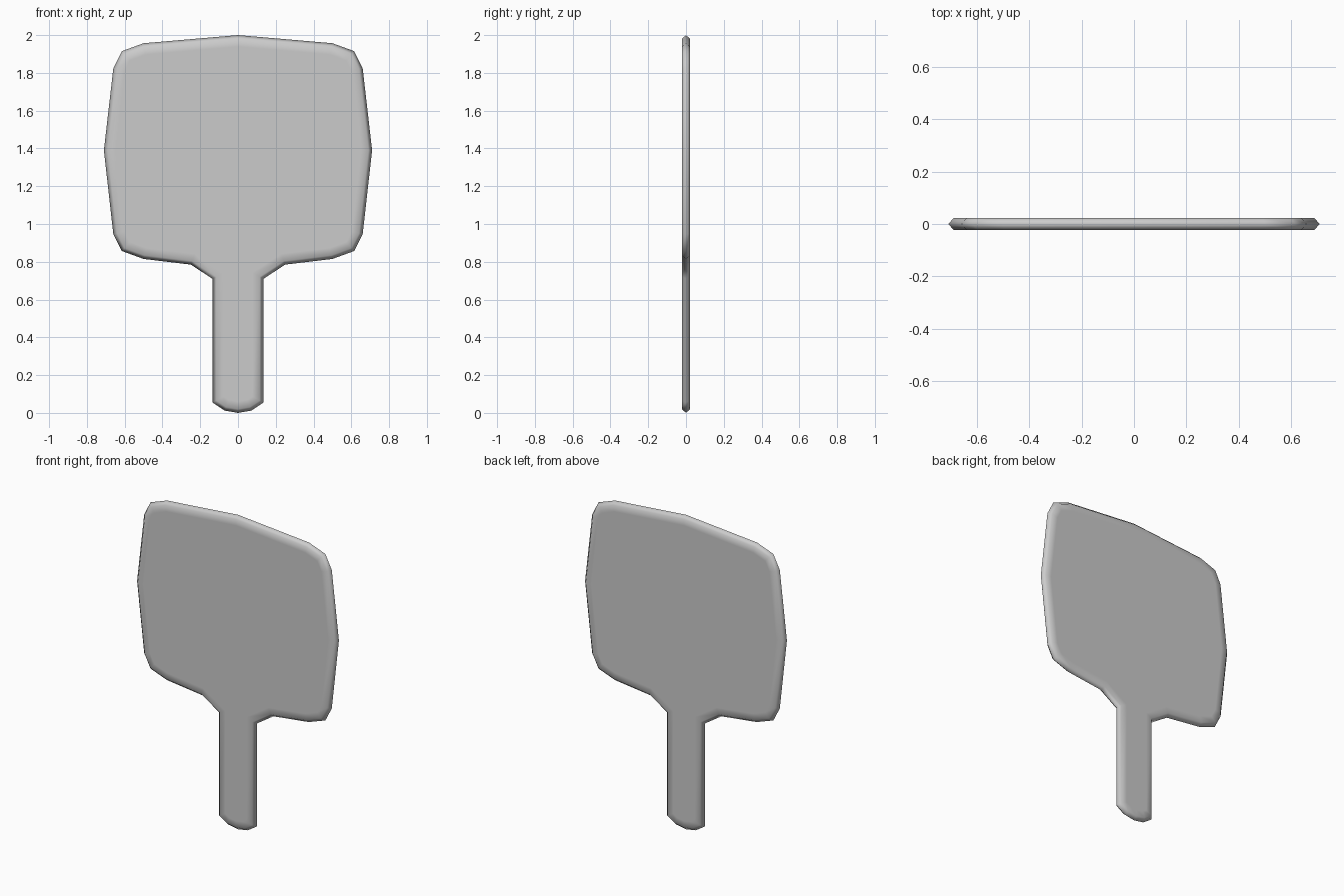
import bpy, bmesh
from mathutils import Vector

if "Cube" in bpy.data.objects:
    bpy.data.objects.remove(bpy.data.objects["Cube"])

# Right half of the paddle outline (x, z), bottom centre to top centre
half = [(0, 0), (0.07, 0.012), (0.135, 0.055), (0.135, 0.71), (0.25, 0.785),
        (0.5, 0.815), (0.615, 0.857), (0.66, 0.945), (0.71, 1.39),
        (0.66, 1.825), (0.615, 1.915), (0.5, 1.957), (0, 2.0)]
outline = [Vector(p) for p in half + [(-x, z) for x, z in half[-2:0:-1]]]


def inset(points, d):
    """Mitred inward offset of a counter-clockwise loop."""
    result = []
    for i, p in enumerate(points):
        a = (p - points[i - 1]).normalized()
        b = (points[(i + 1) % len(points)] - p).normalized()
        na, nb = Vector((-a.y, a.x)), Vector((-b.y, b.x))
        result.append(p + (na + nb) * d / (1 + na.dot(nb)))
    return result


bm = bmesh.new()


def ring(d, y):
    return [bm.verts.new((p.x, y, p.y)) for p in inset(outline, d)]


# Pointed rim, bevelled to a flat panel on each side
rings = [ring(0.06, -0.022), ring(0.02, -0.022), ring(0, 0),
         ring(0.02, 0.022), ring(0.06, 0.022)]
n = len(outline)
for r, s in zip(rings, rings[1:]):
    for i in range(n):
        j = (i + 1) % n
        bm.faces.new((r[i], s[i], s[j], r[j]))
bm.faces.new(rings[0])
bm.faces.new(rings[-1][::-1])
bmesh.ops.recalc_face_normals(bm, faces=bm.faces)
for f in bm.faces:
    f.smooth = True

mesh = bpy.data.meshes.new("paddle_mirror")
bm.to_mesh(mesh)
bm.free()
bpy.context.collection.objects.link(bpy.data.objects.new("paddle_mirror", mesh))
